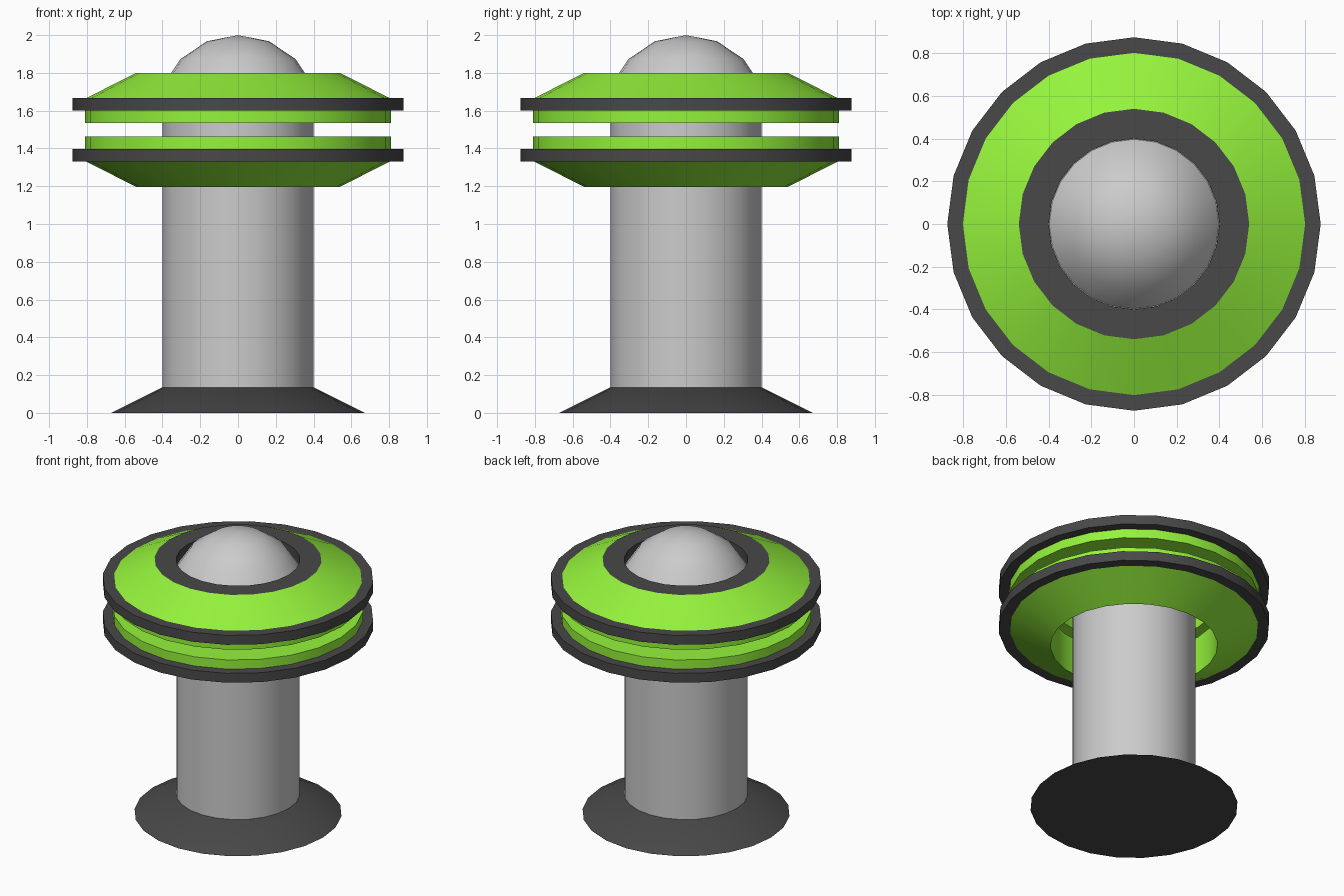
import bpy, bmesh, math

if "Cube" in bpy.data.objects:
    bpy.data.objects.remove(bpy.data.objects["Cube"])

SIDES = 24
MID_Z = 1.4985  # mirror plane between the two rings


def material(name, rgb):
    m = bpy.data.materials.new(name)
    m.diffuse_color = (*rgb, 1)
    m.use_nodes = True
    m.node_tree.nodes["Principled BSDF"].inputs["Base Color"].default_value = m.diffuse_color
    return m


green = material("green", (0.30, 0.90, 0.045))
dark = material("dark", (0.065, 0.065, 0.065))


def lathe(name, profile, mat=None, closed=False):
    """Revolve (radius, z) points about z; radius 0 becomes a single pole."""
    bm = bmesh.new()
    rings = []
    for r, z in profile:
        if r == 0:
            rings.append([bm.verts.new((0, 0, z))] * SIDES)
        else:
            rings.append([bm.verts.new((r * math.cos(2 * math.pi * i / SIDES),
                                        r * math.sin(2 * math.pi * i / SIDES), z))
                          for i in range(SIDES)])
    pairs = list(zip(rings, rings[1:]))
    if closed:
        pairs.append((rings[-1], rings[0]))
    for a, b in pairs:
        for i in range(SIDES):
            j = (i + 1) % SIDES
            bm.faces.new(list(dict.fromkeys((a[i], a[j], b[j], b[i]))))
    bmesh.ops.recalc_face_normals(bm, faces=bm.faces)
    mesh = bpy.data.meshes.new(name)
    bm.to_mesh(mesh)
    bm.free()
    ob = bpy.data.objects.new(name, mesh)
    bpy.context.collection.objects.link(ob)
    if mat:
        mesh.materials.append(mat)
    bpy.ops.object.select_all(action='DESELECT')
    ob.select_set(True)
    bpy.context.view_layer.objects.active = ob
    bpy.ops.object.shade_smooth_by_angle(angle=math.radians(29))
    return ob


# Flared foot
lathe("base", [(0, 0), (0.67, 0), (0.40, 0.135), (0, 0.135)], dark)

# Column topped by a shallow dome
R, CZ = 0.43, 1.57
dome = [(R * math.sin(math.radians(a)), CZ + R * math.cos(math.radians(a)))
        for a in (67.5, 45, 22.5)]
lathe("column", [(0, 0.135), (0.40, 0.135), (0.40, dome[0][1])] + dome + [(0, 2.0)])

# Upper and lower bevelled rings, each with a dark hoop
ring = [(0.54, 1.80), (0.81, 1.663), (0.81, 1.535), (0.54, 1.535)]
hoop = [(0.80, 1.667), (0.875, 1.667), (0.875, 1.60), (0.80, 1.60)]
for side in ("upper", "lower"):
    for part, prof, mat in (("ring", ring, green), ("hoop", hoop, dark)):
        if side == "lower":
            prof = [(r, 2 * MID_Z - z) for r, z in prof]
        lathe(f"{side}_{part}", prof, mat, closed=True)

# Flat collar closing the gap between upper ring and dome
lathe("collar", [(0.40, 1.80), (0.54, 1.80), (0.54, 1.73), (0.40, 1.73)], dark, closed=True)
